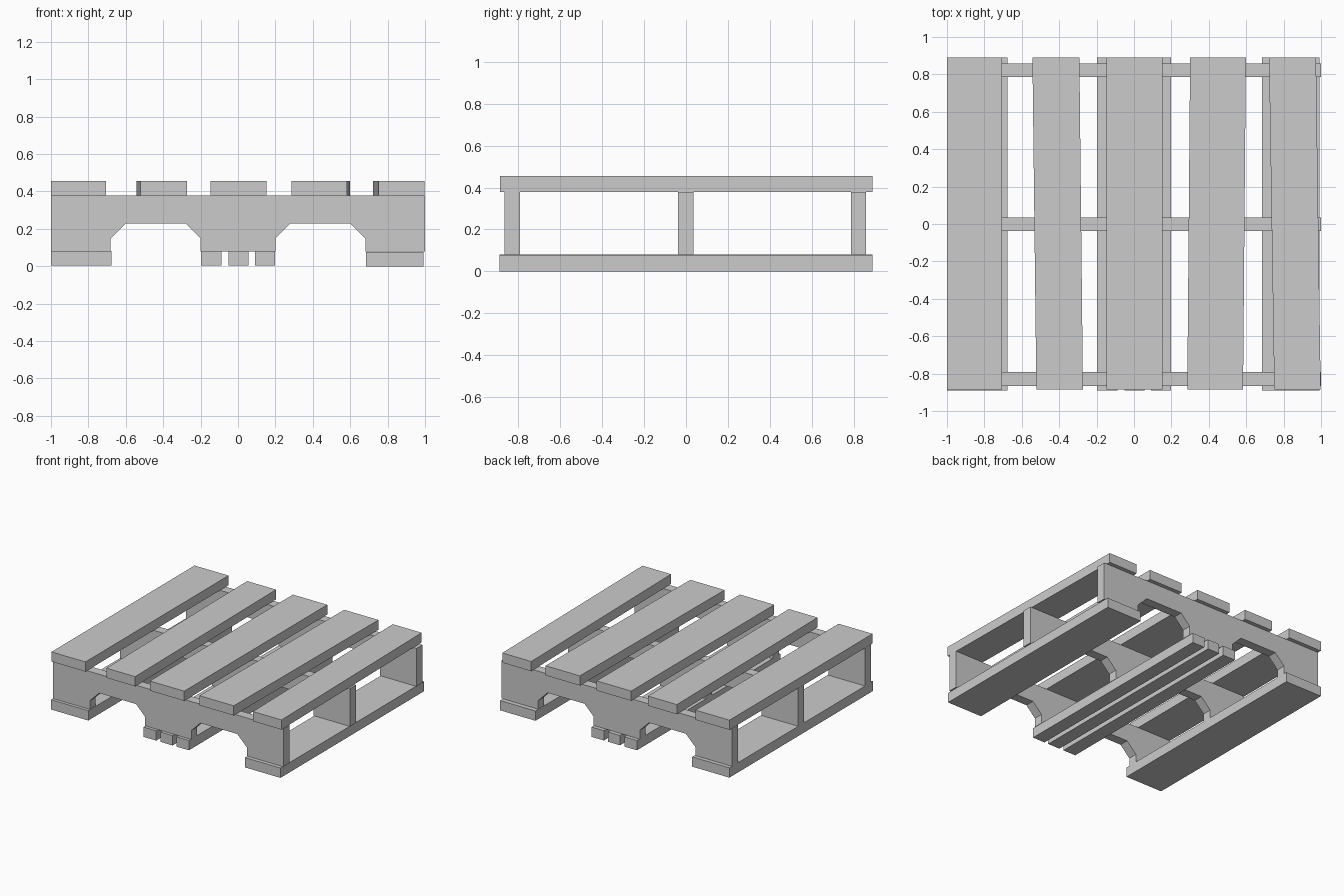
import bpy, bmesh

if "Cube" in bpy.data.objects:
    bpy.data.objects.remove(bpy.data.objects["Cube"])


def prism(name, pts, axis, lo, hi):
    """Extrude a 2D outline: axis 'z' uses (x, y) points, axis 'y' uses (x, z) points."""
    bm = bmesh.new()
    place = (lambda p, d: (p[0], p[1], d)) if axis == 'z' else (lambda p, d: (p[0], d, p[1]))
    face = bm.faces.new([bm.verts.new(place(p, lo)) for p in pts])
    ext = bmesh.ops.extrude_face_region(bm, geom=[face])
    verts = [g for g in ext['geom'] if isinstance(g, bmesh.types.BMVert)]
    shift = (0, 0, hi - lo) if axis == 'z' else (0, hi - lo, 0)
    bmesh.ops.translate(bm, verts=verts, vec=shift)
    bmesh.ops.recalc_face_normals(bm, faces=bm.faces)
    mesh = bpy.data.meshes.new(name)
    bm.to_mesh(mesh)
    bm.free()
    obj = bpy.data.objects.new(name, mesh)
    bpy.context.collection.objects.link(obj)
    return obj


def board(name, front, back, z, y=(-0.89, 0.89)):
    """Plank running front to back, with its own x range at each end."""
    pts = [(front[0], y[0]), (front[1], y[0]), (back[1], y[1]), (back[0], y[1])]
    return prism(name, pts, 'z', *z)


# Notched stringers: half outline mirrored in x
half = [(0.2, 0.08), (0.2, 0.15), (0.28, 0.23), (0.6, 0.23),
        (0.682, 0.148), (0.682, 0.08), (1.0, 0.08), (1.0, 0.378)]
outline = half + [(-x, z) for x, z in reversed(half)]
for part, y0, y1 in (("front", -0.865, -0.792), ("middle", -0.037, 0.036), ("back", 0.786, 0.859)):
    prism(f"{part}_stringer", outline, 'y', y0, y1)

# Deck boards, some laid slightly askew
deck = [
    ((-1.0, -0.705), (-1.0, -0.705)),
    ((-0.522, -0.273), (-0.543, -0.292)),
    ((-0.146, 0.153), (-0.146, 0.153)),
    ((0.285, 0.583), (0.3, 0.598)),
    ((0.75, 0.998), (0.722, 0.973)),
]
for i, (front, back) in enumerate(deck):
    board(f"deck_board_{i + 1}", front, back, (0.379, 0.455), (-0.886, 0.889))

# Bottom boards: wide skids at the sides, three narrow slats in the centre
for name, x0, x1 in (("left_skid", -1.0, -0.677), ("slat_left", -0.197, -0.087),
                     ("slat_centre", -0.05, 0.055), ("slat_right", 0.09, 0.197),
                     ("right_skid", 0.684, 0.992)):
    z0 = 0.0 if name == "right_skid" else 0.004
    board(name, (x0, x1), (x0, x1), (z0, z0 + 0.077))
